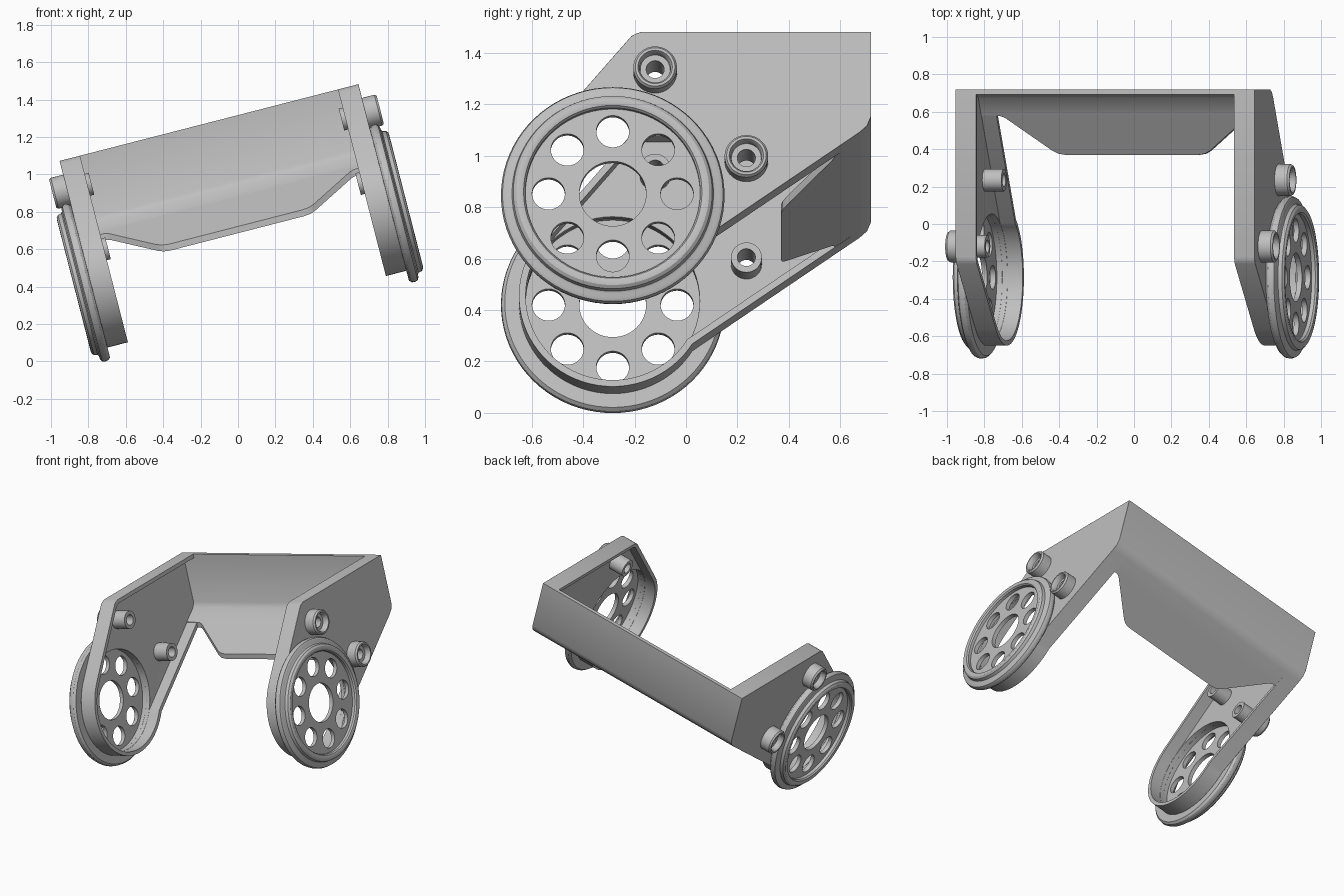
import bpy, bmesh, math
from mathutils import Matrix, Vector

old = bpy.data.objects.get("Cube")
if old:
    bpy.data.objects.remove(old, do_unlink=True)

grey = bpy.data.materials.new("plain_grey")
grey.use_nodes = True
colour = (0.52, 0.52, 0.52, 1)
grey.diffuse_color = colour
grey.node_tree.nodes["Principled BSDF"].inputs["Base Color"].default_value = colour

# The whole bracket leans sideways
TILT = Matrix.Translation((0, 0, 0.006)) @ Matrix.Rotation(math.radians(-14.4), 4, 'Y') @ Matrix.Translation((0.166, 0, 0))
# Drawing plane (y, height), extruded outward along x
SIDE = Matrix(((0, 0, 1, 0), (1, 0, 0, 0), (0, 1, 0, 0), (0, 0, 0, 1)))
MIRROR = Matrix.Diagonal((-1, 1, 1, 1))
WHEEL = (-0.285, 0.605)
BOSSES = ((-0.12, 1.109), (0.235, 0.753))
INNER, OUTER, TOP, BACK, WALL = 0.712, 0.825, 1.27, 0.72, 0.03
SLOPE, BASE = 0.68, 0.407


def circle(centre, r, n=48, a0=0.0, a1=360.0, closed=True):
    steps = n if closed else n - 1
    angles = [math.radians(a0 + (a1 - a0) * i / steps) for i in range(n)]
    return [(centre[0] + r * math.cos(a), centre[1] + r * math.sin(a)) for a in angles]


def inset(points, t):
    """Move a counter-clockwise outline inward by t."""
    result = []
    for i, p in enumerate(points):
        p, a, b = Vector(p), Vector(points[i - 1]), Vector(points[(i + 1) % len(points)])
        d1, d2 = (p - a).normalized(), (b - p).normalized()
        n1, n2 = Vector((-d1.y, d1.x)), Vector((-d2.y, d2.x))
        m = (n1 + n2).normalized()
        result.append(tuple(p + m * t / max(0.4, m.dot(n1))))
    return result


def finish(name, bm, matrix, bevel=0):
    bmesh.ops.remove_doubles(bm, verts=bm.verts, dist=1e-5)
    bmesh.ops.transform(bm, matrix=TILT @ matrix, verts=bm.verts)
    bmesh.ops.recalc_face_normals(bm, faces=bm.faces)
    mesh = bpy.data.meshes.new(name)
    bm.to_mesh(mesh)
    bm.free()
    mesh.materials.clear()
    mesh.materials.append(grey)
    mesh.shade_smooth()
    mesh.set_sharp_from_angle(angle=math.radians(32))
    obj = bpy.data.objects.new(name, mesh)
    bpy.context.collection.objects.link(obj)
    if bevel:
        mod = obj.modifiers.new("soft_edges", 'BEVEL')
        mod.width, mod.segments = bevel, 2
        mod.limit_method, mod.angle_limit = 'ANGLE', math.radians(50)
    return obj


def prism(name, loops, low, high, matrix, bevel=0):
    """Fill an outline with holes and extrude it from low to high."""
    curve = bpy.data.curves.new(name, 'CURVE')
    curve.dimensions, curve.fill_mode = '2D', 'BOTH'
    curve.extrude = (high - low) / 2
    for loop in loops:
        spline = curve.splines.new('POLY')
        spline.points.add(len(loop) - 1)
        for point, (x, y) in zip(spline.points, loop):
            point.co = (x, y, 0, 1)
        spline.use_cyclic_u = True
    helper = bpy.data.objects.new(name + "_outline", curve)
    bpy.context.collection.objects.link(helper)
    bpy.context.view_layer.update()
    mesh = bpy.data.meshes.new_from_object(helper.evaluated_get(bpy.context.evaluated_depsgraph_get()))
    bm = bmesh.new()
    bm.from_mesh(mesh)
    bpy.data.objects.remove(helper, do_unlink=True)
    bpy.data.curves.remove(curve)
    bpy.data.meshes.remove(mesh)
    return finish(name, bm, matrix @ Matrix.Translation((0, 0, (low + high) / 2)), bevel)


def lathe(name, profile, centre, matrix, n=64):
    """Spin a closed (radius, offset) profile."""
    bm = bmesh.new()
    rings = []
    for r, h in profile:
        rings.append([bm.verts.new((x, y, h)) for x, y in circle(centre, r, n)])
    for k, ring in enumerate(rings):
        prev = rings[k - 1]
        for i in range(n):
            j = (i + 1) % n
            bm.faces.new((prev[i], prev[j], ring[j], ring[i]))
    return finish(name, bm, matrix)


# Arm outline: round end, sloping underside, upright back, flat top
R = 0.365
corner = Vector((-0.2, TOP)) - Vector(WHEEL)
tangent = math.degrees(math.atan2(corner.y, corner.x) + math.acos(R / corner.length))
arm = circle(WHEEL, R, 40, tangent, 328, closed=False)
arm += [(0.675, BASE + SLOPE * 0.675), (0.705, 0.893), (BACK, 0.93), (BACK, TOP),
        (-0.175, TOP), (-0.197, 1.262), (-0.213, 1.253)]

rim_profile = [(0.34, 0.825), (0.34, 0.903), (0.347, 0.913), (0.36, 0.917), (0.375, 0.915),
               (0.387, 0.905), (0.392, 0.885), (0.4, 0.88), (0.415, 0.879), (0.429, 0.871),
               (0.435, 0.855), (0.432, 0.838), (0.42, 0.825)]
boss_profile = [(0.035, 0.69), (0.035, 0.865), (0.058, 0.865), (0.06, 0.893), (0.067, 0.904),
                (0.077, 0.904), (0.085, 0.893), (0.085, 0.81), (0.06, 0.8), (0.06, 0.69)]

for side, matrix in (("left", SIDE), ("right", MIRROR @ SIDE)):
    # Thin side web, open behind the wheel and through the bosses
    holes = [circle(WHEEL, 0.338, 64)] + [circle(b, 0.036, 32) for b in BOSSES]
    prism(side + "_arm_web", [arm] + holes, OUTER - WALL, OUTER, matrix, 0.01)
    # Flange around the edge of the web
    prism(side + "_arm_flange", [arm, inset(arm, WALL - 0.004)], INNER, OUTER - 0.012, matrix)
    # Round plate with a ring of holes
    vents = [circle(p, 0.064, 32) for p in circle(WHEEL, 0.25, 8)]
    prism(side + "_wheel_plate", [circle(WHEEL, 0.345, 64), circle(WHEEL, 0.13)] + vents,
          0.855, 0.883, matrix)
    lathe(side + "_wheel_rim", rim_profile, WHEEL, matrix, 80)
    for place, b in zip(("upper", "lower"), BOSSES):
        lathe(f"{side}_{place}_boss", boss_profile, b, matrix, 36)

# Back plate folding forward at the bottom
fold = [(BACK, TOP), (BACK - 0.028, TOP), (BACK - 0.028, 0.935), (0.675, 0.9),
        (0.58, BASE + SLOPE * 0.58 + 0.035), (0.58, BASE + SLOPE * 0.58),
        (0.675, BASE + SLOPE * 0.675), (0.705, 0.893), (BACK, 0.93)]
prism("back_plate", [fold], -OUTER + 0.008, OUTER - 0.008, SIDE)

# Tapered tongue continuing the fold
half = [(0.37, 0.37), (0.405, 0.376), (0.435, 0.392), (0.665, 0.567), (0.69, 0.577), (INNER + 0.01, 0.577), (INNER + 0.01, 0.6)]
tongue = half + [(-x, y) for x, y in reversed(half)]
shear = Matrix.Identity(4)
shear[2][1], shear[2][3] = SLOPE, BASE
prism("front_tongue", [tongue], 0, 0.035, shear)
